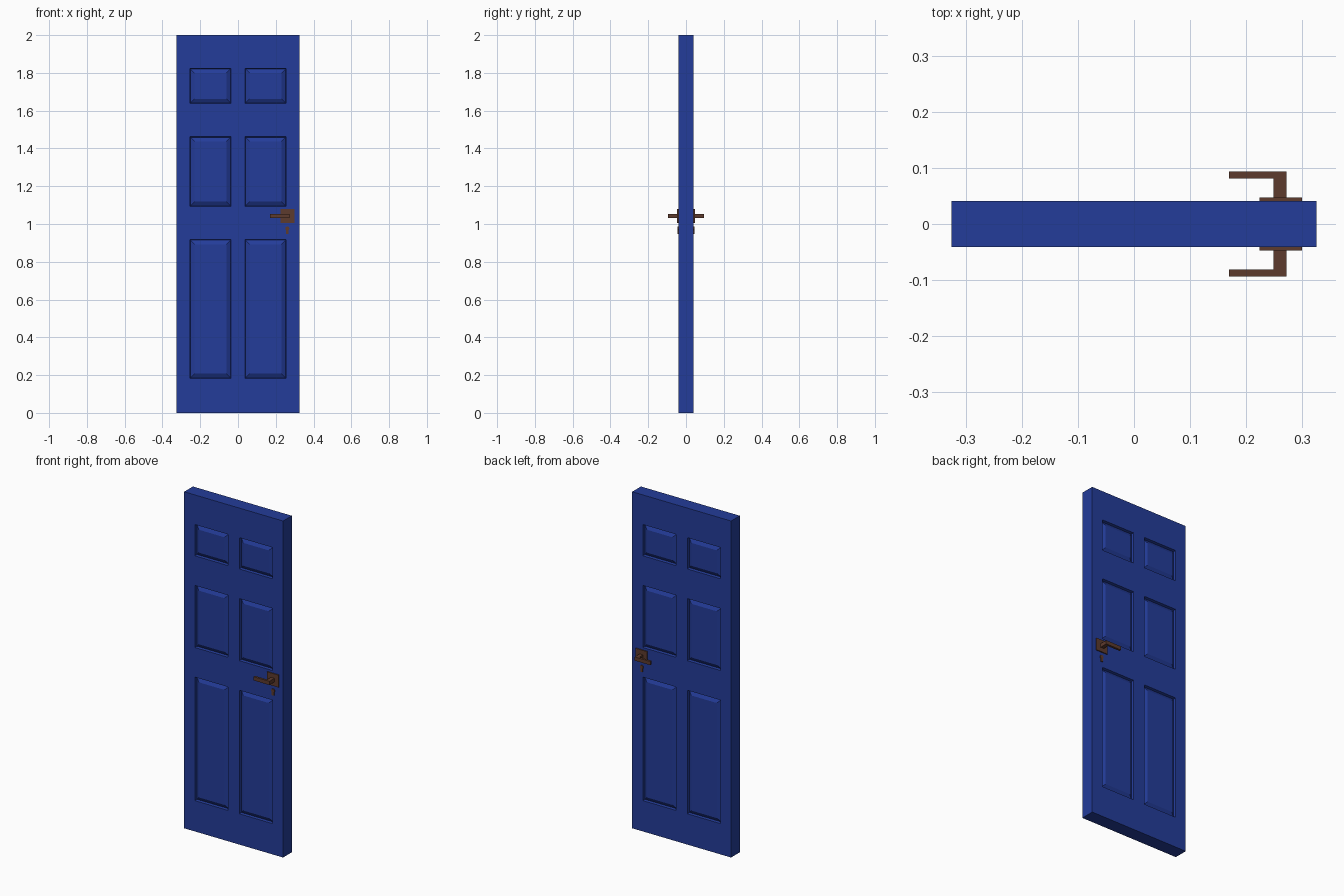
import bpy, bmesh, math

if "Cube" in bpy.data.objects:
    bpy.data.objects.remove(bpy.data.objects["Cube"])

HALF = 0.041  # half the door thickness


def material(name, color):
    m = bpy.data.materials.new(name)
    m.diffuse_color = color
    m.use_nodes = True
    m.node_tree.nodes["Principled BSDF"].inputs["Base Color"].default_value = m.diffuse_color
    return m


blue = material("blue_paint", (0.017, 0.045, 0.32, 1))
bronze = material("bronze", (0.11, 0.043, 0.027, 1))


def finish(bm, name, mat):
    """Turn a front-half bmesh into an object mirrored to the back."""
    me = bpy.data.meshes.new(name)
    bm.to_mesh(me)
    bm.free()
    me.materials.append(mat)
    ob = bpy.data.objects.new(name, me)
    bpy.context.collection.objects.link(ob)
    mod = ob.modifiers.new("both_sides", 'MIRROR')
    mod.use_axis = (False, True, False)
    return ob


def prism(name, points, depth):
    """Extrude a closed profile along depth; used for the hardware."""
    bm = bmesh.new()
    face = bm.faces.new([bm.verts.new(p) for p in points])
    new = bmesh.ops.extrude_face_region(bm, geom=[face])["geom"]
    verts = [g for g in new if isinstance(g, bmesh.types.BMVert)]
    bmesh.ops.translate(bm, verts=verts, vec=depth)
    bmesh.ops.recalc_face_normals(bm, faces=bm.faces[:])
    return finish(bm, name, bronze)


# Door slab: front grid with six raised panels, sides run back to the mirror plane
xs = [-0.325, -0.255, -0.037, 0.037, 0.255, 0.325]
zs = [0, 0.183, 0.917, 1.093, 1.462, 1.638, 1.824, 2.0]
bm = bmesh.new()
grid = [[bm.verts.new((x, -HALF, z)) for z in zs] for x in xs]
panels = []
for i in range(len(xs) - 1):
    for j in range(len(zs) - 1):
        f = bm.faces.new((grid[i][j], grid[i + 1][j], grid[i + 1][j + 1], grid[i][j + 1]))
        if i in (1, 3) and j in (1, 3, 5):
            panels.append(f)
border = [e for e in bm.edges if e.is_boundary]
new = bmesh.ops.extrude_edge_only(bm, edges=border)["geom"]
for v in (g for g in new if isinstance(g, bmesh.types.BMVert)):
    v.co.y = 0
# Groove around each panel, then a slope rising to the raised field
for f in panels:
    for width, y in ((0.003, -HALF + 0.015), (0.022, -HALF + 0.002)):
        bmesh.ops.inset_individual(bm, faces=[f], thickness=width, use_even_offset=True)
        for v in f.verts:
            v.co.y = y
bmesh.ops.recalc_face_normals(bm, faces=bm.faces[:])
finish(bm, "door_slab", blue)

# Square backplate
x0, x1, z0, z1 = 0.224, 0.299, 1.006, 1.079
prism("handle_backplate",
      [(x0, -HALF, z0), (x1, -HALF, z0), (x1, -HALF, z1), (x0, -HALF, z1)], (0, -0.006, 0))

# L-shaped lever handle
profile = [(0.249, HALF), (0.249, 0.081), (0.169, 0.081),
           (0.169, 0.094), (0.272, 0.094), (0.272, HALF)]
prism("lever_handle", [(x, -y, 1.031) for x, y in profile], (0, 0, 0.022))

# Keyhole cover: round head with a straight stem
cx, cz, r = 0.261, 0.976, 0.011
head = [math.radians(-50 + 280 * k / 14) for k in range(15)]
outline = [(cx + r * math.cos(a), -HALF, cz + r * math.sin(a)) for a in head]
outline += [(cx - 0.007, -HALF, 0.948), (cx + 0.007, -HALF, 0.948)]
prism("keyhole_cover", outline, (0, -0.005, 0))
